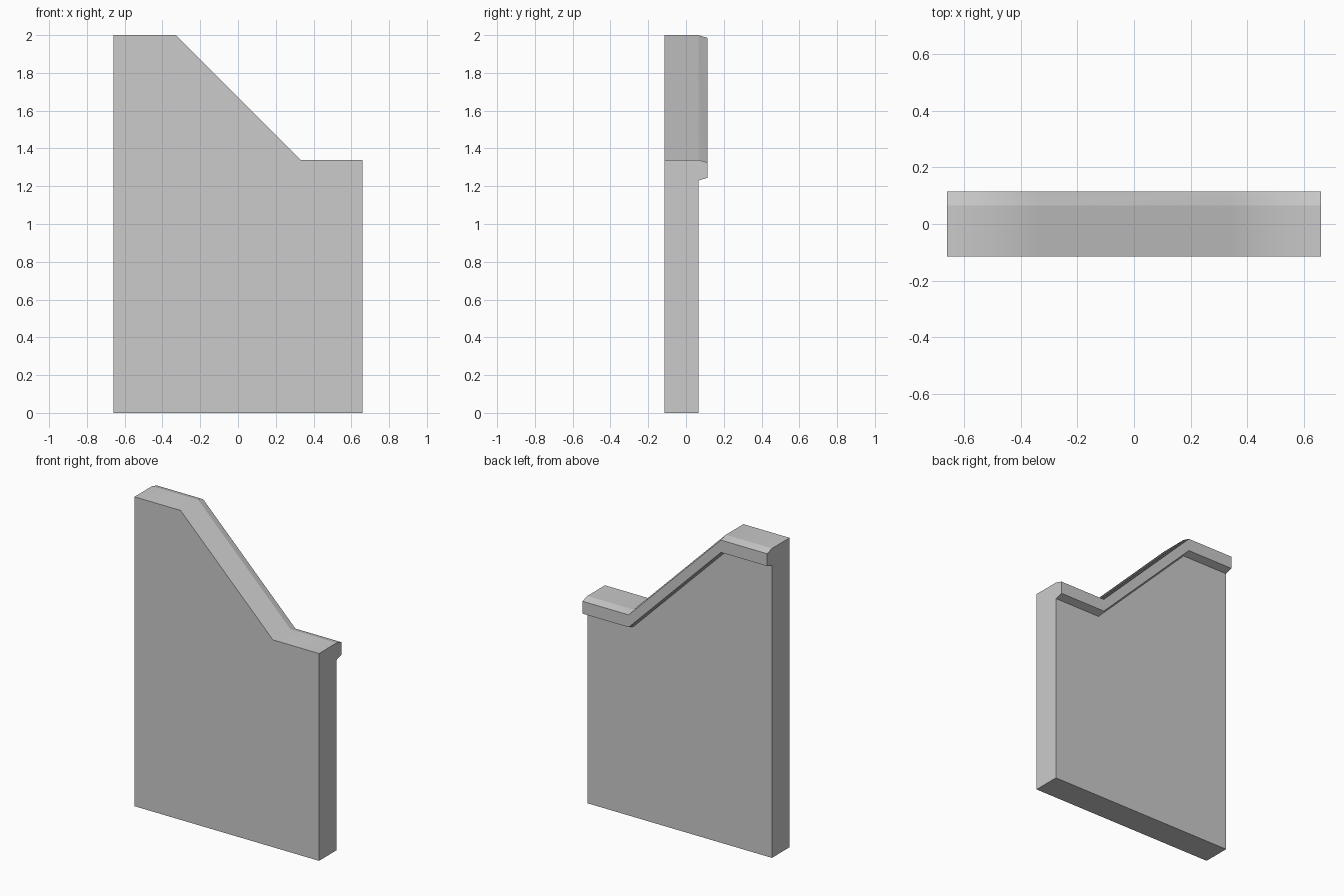
import bpy
import bmesh

cube = bpy.data.objects.get("Cube")
if cube:
    bpy.data.objects.remove(cube, do_unlink=True)

# Plain grey stone
grey = bpy.data.materials.new("plain_grey")
grey.use_nodes = True
colour = (0.6, 0.6, 0.6, 1)
grey.diffuse_color = colour
grey.node_tree.nodes["Principled BSDF"].inputs["Base Color"].default_value = colour

# Top line of the wall, as (x, z) stations
top_line = [(-0.66, 2.0), (-0.33, 2.0), (0.33, 1.34), (0.66, 1.34)]
FRONT, BACK, LIP = -0.115, 0.065, 0.115


def section(top):
    """Wall cross-section (y, z) with a chamfered lip along its back edge."""
    return [(FRONT, 0), (FRONT, top), (BACK, top), (LIP, top - 0.015),
            (LIP, top - 0.095), (BACK, top - 0.11), (BACK, 0)]


# Wall: skin the section along the stations
bm = bmesh.new()
rings = [[bm.verts.new((x, y, z)) for y, z in section(top)] for x, top in top_line]
for a, b in zip(rings, rings[1:]):
    for i in range(len(a)):
        j = (i + 1) % len(a)
        bm.faces.new((a[i], a[j], b[j], b[i]))
ends = [bm.faces.new(rings[0]), bm.faces.new(rings[-1])]
bmesh.ops.recalc_face_normals(bm, faces=bm.faces)

# Smooth the bends, keep the lengthwise edges and the ends sharp
for face in bm.faces:
    face.smooth = True
for edge in bm.edges:
    lengthwise = abs(edge.verts[0].co.x - edge.verts[1].co.x) > 0.01
    edge.smooth = not (lengthwise or any(f in ends for f in edge.link_faces))

mesh = bpy.data.meshes.new("stepped_wall")
bm.to_mesh(mesh)
bm.free()
mesh.materials.append(grey)
wall = bpy.data.objects.new("stepped_wall", mesh)
bpy.context.collection.objects.link(wall)
